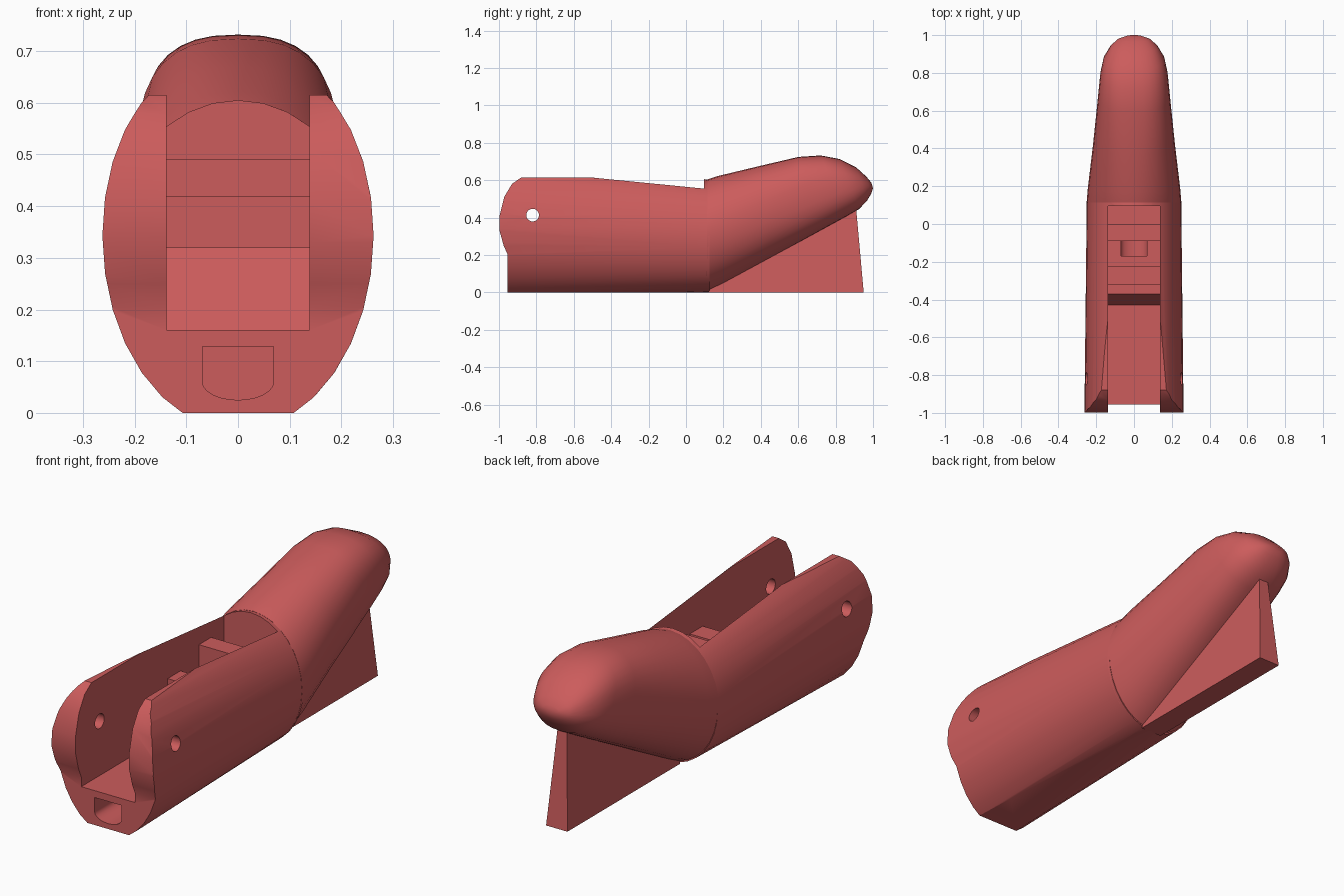
import bpy, bmesh, math
from mathutils import Vector

if "Cube" in bpy.data.objects:
    bpy.data.objects.remove(bpy.data.objects["Cube"])

red = bpy.data.materials.new("soft_red")
red.diffuse_color = (0.604, 0.107, 0.107, 1)
red.use_nodes = True
red.node_tree.nodes["Principled BSDF"].inputs["Base Color"].default_value = red.diffuse_color


def make(name, bm):
    bmesh.ops.recalc_face_normals(bm, faces=bm.faces)
    mesh = bpy.data.meshes.new(name)
    bm.to_mesh(mesh)
    bm.free()
    mesh.materials.append(red)
    ob = bpy.data.objects.new(name, mesh)
    bpy.context.collection.objects.link(ob)
    return ob


def loft(name, sections, n=32):
    """Skin rings given as (top yz, bottom yz, half width, roundness)."""
    bm = bmesh.new()
    rings = []
    for top, bot, w, p in sections:
        t, b = Vector((0, *top)), Vector((0, *bot))
        mid, up = (t + b) / 2, (t - b) / 2
        ring = []
        for i in range(n):
            a = 2 * math.pi * i / n
            c, s = math.cos(a), math.sin(a)
            sx = math.copysign(abs(c) ** (2 / p), c) * w
            su = math.copysign(abs(s) ** (2 / p), s)
            ring.append(bm.verts.new(mid + up * su + Vector((sx, 0, 0))))
        rings.append(ring)
    for r0, r1 in zip(rings, rings[1:]):
        for i in range(n):
            j = (i + 1) % n
            bm.faces.new((r0[i], r0[j], r1[j], r1[i]))
    bm.faces.new(rings[0])
    bm.faces.new(rings[-1])
    return make(name, bm)


def prism(name, pts, lo, hi, axis="x"):
    """Extrude a (y, z) outline along x, or an (x, z) outline along y."""
    bm = bmesh.new()
    place = (lambda p, d: (d, *p)) if axis == "x" else (lambda p, d: (p[0], d, p[1]))
    a = [bm.verts.new(place(p, lo)) for p in pts]
    b = [bm.verts.new(place(p, hi)) for p in pts]
    bm.faces.new(a)
    bm.faces.new(b)
    for i in range(len(pts)):
        j = (i + 1) % len(pts)
        bm.faces.new((a[i], a[j], b[j], b[i]))
    return make(name, bm)


def boolean(ob, cutter, op="DIFFERENCE"):
    cutter.hide_render = True
    mod = ob.modifiers.new("cut", "BOOLEAN")
    mod.operation, mod.solver, mod.object = op, "EXACT", cutter
    bpy.context.view_layer.objects.active = ob
    bpy.ops.object.modifier_apply(modifier=mod.name)
    bpy.data.objects.remove(cutter)


def smooth(ob, angle):
    bpy.ops.object.select_all(action="DESELECT")
    ob.select_set(True)
    bpy.context.view_layer.objects.active = ob
    bpy.ops.object.shade_smooth_by_angle(angle=math.radians(angle))


# Tapered oval body, trimmed to its side outline with rounded cheeks in front
body = loft("body", [((-1.05, 0.727), (-1.05, -0.037), 0.263, 2),
                     ((0.125, 0.602), (0.125, 0.0), 0.25, 2)])
outline = [(0.2, 0), (-0.955, 0), (-0.955, 0.205), (-0.975, 0.25), (-0.997, 0.33),
           (-0.997, 0.41), (-0.972, 0.51), (-0.93, 0.58), (-0.88, 0.615), (0.2, 0.615)]
boolean(body, prism("side_outline", outline, -0.5, 0.5), "INTERSECT")

# Open channel with a ramp and two cross ribs left standing
channel = [(-1.1, 0.16), (-0.43, 0.16), (-0.37, 0.32), (-0.32, 0.32), (-0.32, 0.42),
           (-0.225, 0.42), (-0.225, 0.33), (-0.09, 0.33), (-0.09, 0.49), (0, 0.49),
           (0, 0.42), (0.095, 0.42), (0.095, 0.8), (-1.1, 0.8)]
boolean(body, prism("channel_cutter", channel, -0.138, 0.138))

# Round-bottomed duct from the front, rising into the channel
arc = [(0.069 * math.cos(a), 0.06 + 0.035 * math.sin(a))
       for a in (math.pi + math.pi * i / 12 for i in range(13))]
boolean(body, prism("duct_cutter", [(-0.069, 0.128)] + arc + [(0.069, 0.128)],
                    -1.1, -0.09, "y"))
boolean(body, prism("shaft_cutter", [(-0.17, 0.09), (-0.09, 0.09), (-0.09, 0.4),
                                     (-0.17, 0.4)], -0.069, 0.069))

# Pin hole through both cheeks
hole = [(-0.82 + 0.034 * math.cos(a), 0.413 + 0.034 * math.sin(a))
        for a in (2 * math.pi * i / 20 for i in range(20))]
boolean(body, prism("pin_cutter", hole, -0.5, 0.5))
smooth(body, 25)

# Rising handle with a blunt rounded end
handle = loft("handle", [((0.115, 0.604), (0.11, 0.0), 0.251, 2),
                         ((0.17, 0.622), (0.2, 0.045), 0.245, 2.05),
                         ((0.37, 0.67), (0.47, 0.193), 0.217, 2.2),
                         ((0.6, 0.724), (0.72, 0.33), 0.192, 2.5),
                         ((0.72, 0.732), (0.86, 0.407), 0.179, 2.5),
                         ((0.82, 0.713), (0.925, 0.445), 0.162, 2.4),
                         ((0.91, 0.668), (0.968, 0.49), 0.125, 2.3),
                         ((0.965, 0.618), (0.99, 0.527), 0.085, 2.2),
                         ((0.99, 0.588), (1.0, 0.557), 0.04, 2)])
smooth(handle, 40)

# Triangular support fin, thinner towards the top
fin = prism("support_fin", [(0.12, 0), (0.95, 0), (0.905, 0.5), (0.14, 0.05)], -1, 1)
for v in fin.data.vertices:
    v.co.x *= 0.055 - 0.07 * v.co.z
